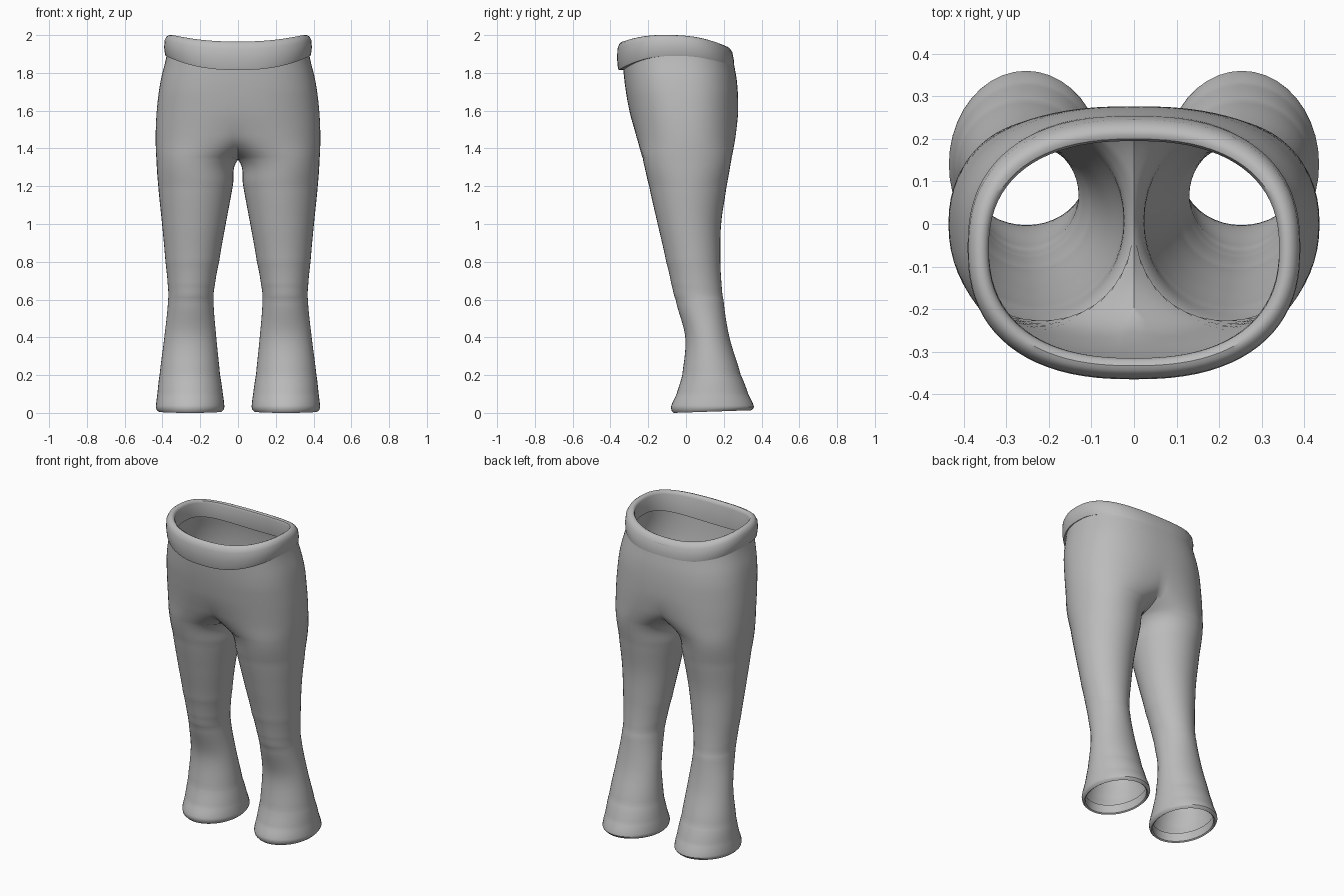
import bpy
import bmesh
from math import sin, cos, acos, pi, copysign

if "Cube" in bpy.data.objects:
    bpy.data.objects.remove(bpy.data.objects["Cube"])

fabric = bpy.data.materials.new("grey_fabric")
fabric.use_nodes = True
grey = (0.5, 0.5, 0.5, 1)
fabric.diffuse_color = grey
fabric.node_tree.nodes["Principled BSDF"].inputs["Base Color"].default_value = grey

# Leg profile: height, outer x, inner x, front y, back y.
# A negative inner x means both legs have joined at the middle.
PROFILE = [
    (0.03, .435, .072, -.08, .36), (0.1, .427, .08, -.05, .33),
    (0.2, .415, .095, -.02, .29), (0.4, .39, .115, -.004, .23),
    (0.6, .37, .13, -.055, .198), (0.68, .372, .122, -.077, .188),
    (0.8, .384, .1, -.105, .182), (1.0, .402, .065, -.15, .186),
    (1.2, .422, .028, -.195, .215), (1.34, .432, 0, -.228, .24),
    (1.46, .436, -.2, -.262, .262), (1.6, .43, -.38, -.3, .276),
    (1.75, .411, -.411, -.325, .27), (1.91, .376, -.376, -.338, .245),
]
STEPS = 8      # rings between two profile rows
SIDES = 40     # points round one leg


def spline(a, b, c, d, t):
    """Smooth value between b and c."""
    return b + .5 * t * (c - a + t * (2*a - 5*b + 4*c - d + t * (3*(b - c) + d - a)))


def smooth_rows(rows):
    out = []
    for i in range(len(rows) - 1):
        near = [rows[max(0, min(len(rows) - 1, i + k))] for k in (-1, 0, 1, 2)]
        for s in range(STEPS):
            row = [spline(*v, s / STEPS) for v in zip(*near)]
            row[0] = rows[i][0] + (rows[i + 1][0] - rows[i][0]) * s / STEPS
            out.append(row)
    return out + [rows[-1]]


def power(v, n):
    return copysign(abs(v) ** (2 / n), v)


def arc(outer, inner, front, back, n):
    """Rounded outline of the left half, ending on the middle plane once joined."""
    cx, rx = (outer + inner) / 2, (outer - inner) / 2
    cy, ry = (front + back) / 2, (back - front) / 2
    end = acos(-min(1, max(0, cx / rx) ** (n / 2)))
    for i in range(SIDES + 1):
        a = end * (2 * i / SIDES - 1)
        x = cx + rx * power(cos(a), n)
        if inner <= 0 and i in (0, SIDES):
            x = 0
        yield x, cy + ry * power(sin(a), n), a


def loft(name, rings):
    """Skin the half rings, then mirror them into a full part."""
    bm = bmesh.new()
    grid = [[bm.verts.new(p) for p in ring] for ring in rings]
    for low, high in zip(grid, grid[1:]):
        for i in range(SIDES):
            bm.faces.new((low[i], low[i + 1], high[i + 1], high[i]))
    bmesh.ops.remove_doubles(bm, verts=bm.verts, dist=0.0004)
    mirrored = bmesh.ops.duplicate(bm, geom=bm.verts[:] + bm.edges[:] + bm.faces[:])["geom"]
    for v in mirrored:
        if isinstance(v, bmesh.types.BMVert):
            v.co.x = -v.co.x
    bmesh.ops.reverse_faces(bm, faces=[f for f in mirrored if isinstance(f, bmesh.types.BMFace)])
    bmesh.ops.remove_doubles(bm, verts=bm.verts, dist=0.0004)
    mesh = bpy.data.meshes.new(name)
    bm.to_mesh(mesh)
    bm.free()
    mesh.materials.append(fabric)
    obj = bpy.data.objects.new(name, mesh)
    bpy.context.collection.objects.link(obj)
    bpy.ops.object.select_all(action="DESELECT")
    obj.select_set(True)
    bpy.context.view_layer.objects.active = obj
    bpy.ops.object.shade_smooth_by_angle(angle=0.7)
    return obj


# Trouser legs and seat, with a rolled hem at each ankle
hem = PROFILE[0]
rings = []
for z, inset in ((.06, .022), (.006, .022), (0, .014), (.01, .004)):
    rings.append([(x, y, z + .007 * (1 + sin(a))) for x, y, a in
                  arc(hem[1] - inset, hem[2] + inset, hem[3] + inset, hem[4] - inset, 2)])
for z, *size in smooth_rows(PROFILE):
    n = 2 + .4 * min(1, max(0, (z - 1.2) / .5))
    rings.append([(x, y, z) for x, y, a in arc(*size, n)])
loft("trousers", rings)

# Waistband: inset from the outline and height from bottom to top
BAND = [(.05, 0), (.008, 0), (.004, .1), (0, .4), (.002, .75), (.012, .92), (.022, .98),
        (.032, 1), (.043, .96), (.05, .85), (.05, 0)]
rings = []
for inset, h in BAND:
    ring = []
    half = .391 - inset
    for x, y, a in arc(half, -half, -.365 + inset, .262 - .02 * h - inset, 2.4):
        side = cos(a) ** 2
        bottom = 1.815 + .075 * side
        top = 1.953 - .013 * sin(a) + .047 * side
        ring.append((x, y, bottom + (top - bottom) * h))
    rings.append(ring)
loft("waistband", rings)
